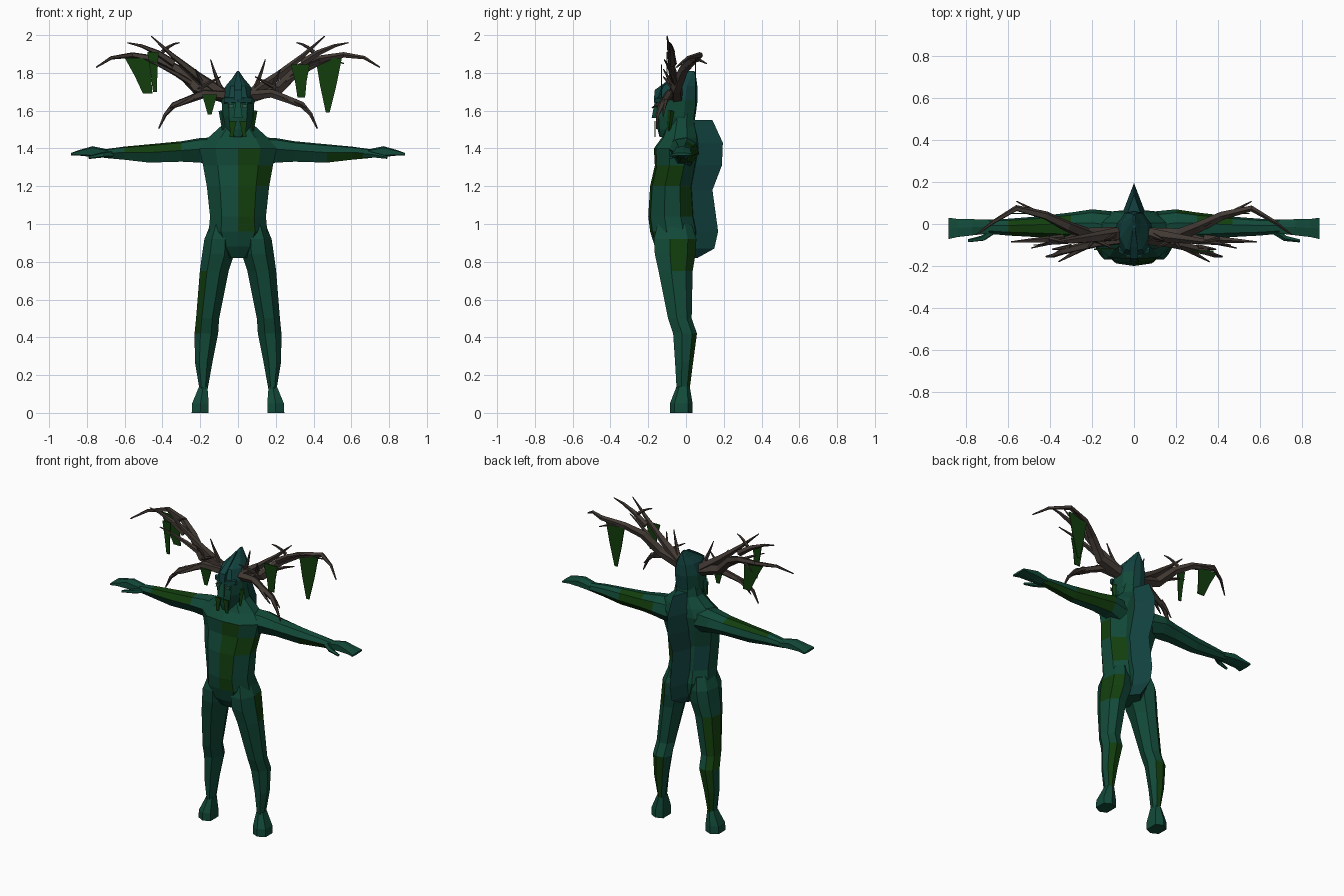
import bpy, bmesh, math
from mathutils import Vector

if "Cube" in bpy.data.objects:
    bpy.data.objects.remove(bpy.data.objects["Cube"])


def material(name, rgb):
    m = bpy.data.materials.new(name)
    m.diffuse_color = (*rgb, 1)
    m.use_nodes = True
    m.node_tree.nodes["Principled BSDF"].inputs["Base Color"].default_value = m.diffuse_color
    return m


SKIN = material("green skin", (0.006, 0.068, 0.040))
MOSS = material("dark moss", (0.006, 0.048, 0.004))
TEAL = material("deep teal", (0.006, 0.055, 0.050))
BARK = material("antler bark", (0.052, 0.040, 0.033))
EYE = material("pale eye", (0.030, 0.110, 0.075))
BODY = [SKIN, MOSS, TEAL]
SIDES = ((1, "left"), (-1, "right"))

# Normalised cross-sections
HALF = [(.58, -.9), (1, -.3), (.95, .4), (.5, .92)]
TORSO = [(0, -1)] + HALF + [(0, 1)] + [(-u, v) for u, v in HALF[::-1]]
LIMB = [(-.4, -1), (.5, -1), (1, -.25), (.8, .6), (.2, 1), (-.6, .85), (-1, .1)]
HAND = [(-1, -.7), (0, -1), (1, -.6), (1, .6), (0, 1), (-1, .7)]
FIN = [(-1, -1), (1, -1), (0, 1)]


def finish(name, bm, mats, rule=None):
    bmesh.ops.recalc_face_normals(bm, faces=bm.faces)
    bm.normal_update()
    for f in bm.faces:
        if rule:
            f.material_index = rule(f.calc_center_median(), f.normal)
    me = bpy.data.meshes.new(name)
    bm.to_mesh(me)
    bm.free()
    for m in mats:
        me.materials.append(m)
    ob = bpy.data.objects.new(name, me)
    bpy.context.collection.objects.link(ob)


def skin_rings(bm, rings):
    vs = [[bm.verts.new(p) for p in r] for r in rings]
    n = len(vs[0])
    for a, b in zip(vs, vs[1:]):
        for i in range(n):
            j = (i + 1) % n
            bm.faces.new((a[i], a[j], b[j], b[i]))
    bm.faces.new(vs[0][::-1])
    bm.faces.new(vs[-1])


def loft(name, axis, shape, rings, rule=None, side=1, mats=BODY):
    """Rings are (position, min a, max a, min b, max b) or (position, half a, min b, max b)."""
    out = []
    for r in rings:
        t, a0, a1, b0, b1 = r if len(r) == 5 else (r[0], -r[1], *r[1:])
        ring = []
        for u, v in shape:
            a, b = (a0 + a1 + u * (a1 - a0)) / 2, (b0 + b1 + v * (b1 - b0)) / 2
            p = (a, b, t) if axis == "z" else (t, a, b)
            ring.append((p[0] * side, p[1], p[2]))
        out.append(ring)
    bm = bmesh.new()
    skin_rings(bm, out)
    finish(name, bm, mats, rule)


def branch(bm, pts, r0, r1, side, n=5):
    """Tapered tube along a path."""
    pts = [Vector((x * side, y, z)) for x, y, z in pts]
    rings = []
    for i, p in enumerate(pts):
        d = (pts[min(i + 1, len(pts) - 1)] - pts[max(i - 1, 0)]).normalized()
        u = d.cross(Vector((0.1, 1, 0.2))).normalized()
        v = d.cross(u)
        r = r0 + (r1 - r0) * i / (len(pts) - 1)
        rings.append([p + r * (u * math.cos(k * math.tau / n) + v * math.sin(k * math.tau / n))
                      for k in range(n)])
    skin_rings(bm, rings)


def tine(bm, start, end, bend, r, side):
    """Side branch, bowed upwards by bend."""
    a, b = Vector(start), Vector(end)
    pts = [a.lerp(b, t) + Vector((0, 0, bend * math.sin(math.pi * t))) for t in (0, .35, .7, 1)]
    branch(bm, pts, r, .003, side)


def curtain(name, x0, x1, top, tip_x, tip_z, y, tip_w=.01, mat=MOSS):
    """Thin hanging plate narrowing to a tip."""
    w, mid = (x1 - x0) / 2, (x0 + x1) / 2
    left, right = [], []
    for t, k in ((0, 1), (.5, .62), (1, tip_w / w)):
        x, z = mid + (tip_x - mid) * t, top + (tip_z - top) * t
        left.append((x - w * k, z))
        right.append((x + w * k, z))
    outline = left + right[::-1]
    bm = bmesh.new()
    skin_rings(bm, [[(x, y + d, z) for x, z in outline] for d in (-.003, .003)])
    finish(name, bm, [mat])


# Torso from crotch to neck, with moss panels
def torso_rule(c, n):
    if n.y < -.3 and 0 < c.x < .11 and .95 < c.z < 1.42:
        return 1
    if c.x > .1 and n.y < .2 and (.88 < c.z < .98 or 1.24 < c.z < 1.34):
        return 1
    if n.y > .3 and abs(c.x) > .05 and 1.04 < c.z < 1.25:
        return 1 if c.x > 0 else 2
    return 0


loft("torso", "z", TORSO, [
    (.82, .06, -.125, .03), (.88, .11, -.165, .05), (.96, .155, -.19, .06),
    (1.04, .148, -.2, .045), (1.2, .165, -.19, .035), (1.31, .185, -.165, .055),
    (1.4, .205, -.17, .07), (1.455, .16, -.13, .065), (1.52, .088, -.105, .05),
    (1.6, .07, -.09, .045)], torso_rule)

# Wedge-shaped fin along the spine
loft("back_fin", "z", FIN, [
    (.82, .05, 0, .06), (.87, .065, 0, .15), (.96, .07, 0, .17), (1.18, .07, 0, .14),
    (1.31, .075, 0, .19), (1.43, .075, 0, .195), (1.55, .05, 0, .14)], mats=[TEAL])

# Hooded head with teal crown, and a ridge over the hood
loft("head", "z", TORSO, [
    (1.46, .03, -.14, -.05), (1.5, .062, -.15, .03), (1.57, .083, -.155, .05),
    (1.66, .087, -.155, .062), (1.73, .066, -.13, .06), (1.77, .032, -.06, .055),
    (1.81, .005, .01, .045)], lambda c, n: 2 if c.z > 1.69 or n.y > .6 else 0)
loft("hood_ridge", "z", FIN, [
    (1.66, .02, -.17, 0), (1.71, .02, -.165, 0), (1.75, .018, -.11, .02),
    (1.8, .006, -.03, .04)], mats=[TEAL])

# Face: brow, nose, eyes and hanging whiskers
loft("brow", "x", HAND, [(x, -.17 + abs(x) * .5, -.11, 1.638, 1.672)
                         for x in (-.075, -.03, 0, .03, .075)], mats=[TEAL])
loft("nose", "z", FIN, [(1.56, .024, -.182, -.14), (1.65, .012, -.165, -.13)], mats=[SKIN])
for s, tag in SIDES:
    curtain(tag + "_eye", s * .036 - .017, s * .036 + .017, 1.633, s * .036, 1.613, -.157, .015, EYE)
    curtain(tag + "_whisker", s * .027 - .02, s * .027 + .02, 1.545, s * .034, 1.46, -.165)
    bm = bmesh.new()
    branch(bm, [(.085, -.08, 1.6), (.075, -.09, 1.48)], .018, .006, s, 4)
    finish(tag + "_cheek_moss", bm, [MOSS if s > 0 else SKIN])


# Limbs
def arm_rule(c, n):
    if c.x < 0:
        return 1 if .3 < -c.x < .58 and n.z > .1 and n.y < .7 else 0
    if .48 < c.x < .7 and n.z < -.2:
        return 1
    return 1 if .22 < c.x < .48 and n.y > .5 else 0


def leg_rule(c, n):
    if c.x < 0 and .42 < c.z < .76 and n.x < -.2:
        return 1
    if c.x > 0 and .66 < c.z < .95 and n.y > -.3 and n.x > 0:
        return 1
    return 1 if .15 < c.z < .45 and n.y > .5 else 0


for s, tag in SIDES:
    loft(tag + "_arm", "x", LIMB, [
        (.1, -.11, .06, 1.3, 1.46), (.2, -.09, .07, 1.325, 1.455),
        (.3, -.075, .055, 1.33, 1.438), (.47, -.062, .035, 1.325, 1.422),
        (.6, -.055, .025, 1.34, 1.41), (.71, -.045, .02, 1.35, 1.395)], arm_rule, s)
    loft(tag + "_hand", "x", HAND, [
        (.69, -.045, .02, 1.35, 1.395), (.77, -.054, .023, 1.355, 1.412),
        (.84, -.062, .024, 1.362, 1.392), (.885, -.072, .03, 1.362, 1.376)], None, s)
    bm = bmesh.new()
    branch(bm, [(.67, -.03, 1.37), (.72, -.068, 1.365), (.79, -.08, 1.352)], .02, .008, s)
    finish(tag + "_thumb", bm, [SKIN])
    loft(tag + "_leg", "z", LIMB, [
        (.13, .16, .205, -.05, .02), (.27, .135, .228, -.058, .038),
        (.42, .105, .23, -.068, .058), (.5, .1, .222, -.095, .03),
        (.75, .05, .202, -.145, .035), (.84, .02, .19, -.165, .05),
        (.92, .02, .178, -.17, .055), (1, .03, .145, -.15, .03)], leg_rule, s)
    loft(tag + "_foot", "z", HAND, [
        (0, .155, .245, -.085, .035), (.05, .155, .243, -.085, .035),
        (.14, .162, .206, -.05, .02)], None, s)

# Antlers: upper beam, lower beam and tines, mirrored
for s, tag in SIDES:
    bm = bmesh.new()
    branch(bm, [(.05, -.05, 1.67), (.22, -.05, 1.72), (.32, -.01, 1.82), (.42, .04, 1.87),
                (.56, .075, 1.895), (.67, .01, 1.88), (.75, -.05, 1.83)], .038, .004, s)
    branch(bm, [(.07, -.07, 1.68), (.18, -.09, 1.69), (.34, -.13, 1.63),
                (.385, -.15, 1.58), (.42, -.155, 1.505)], .03, .004, s)
    tine(bm, (.08, -.05, 1.69), (.46, -.1, 1.995), -.015, .034, s)
    tine(bm, (.34, -.07, 1.85), (.585, -.085, 1.96), .02, .022, s)
    tine(bm, (.4, -.07, 1.91), (.31, -.09, 1.96), .01, .012, s)
    tine(bm, (.24, -.05, 1.74), (.49, -.115, 1.87), .01, .018, s)
    tine(bm, (.2, -.09, 1.69), (.36, -.18, 1.615), -.01, .018, s)
    tine(bm, (.3, -.11, 1.65), (.39, -.12, 1.57), .01, .016, s)
    tine(bm, (.08, -.05, 1.69), (.145, -.08, 1.87), -.01, .018, s)
    tine(bm, (.17, -.05, 1.7), (.225, -.12, 1.82), 0, .016, s)
    tine(bm, (.22, -.06, 1.71), (.09, -.12, 1.78), 0, .014, s)
    tine(bm, (.34, -.01, 1.83), (.56, .108, 1.85), .03, .018, s)
    finish(tag + "_antler", bm, [BARK])

# Moss curtains hanging from the antlers
curtain("left_large_moss", .41, .55, 1.88, .475, 1.59, .05)
curtain("left_small_moss", .28, .38, 1.845, .335, 1.67, -.13, .02)
curtain("right_large_moss", -.6, -.46, 1.88, -.478, 1.69, .05, .025)
curtain("right_small_moss", -.48, -.42, 1.91, -.44, 1.7, -.1)
curtain("right_low_moss", -.19, -.11, 1.685, -.15, 1.58, -.12)
